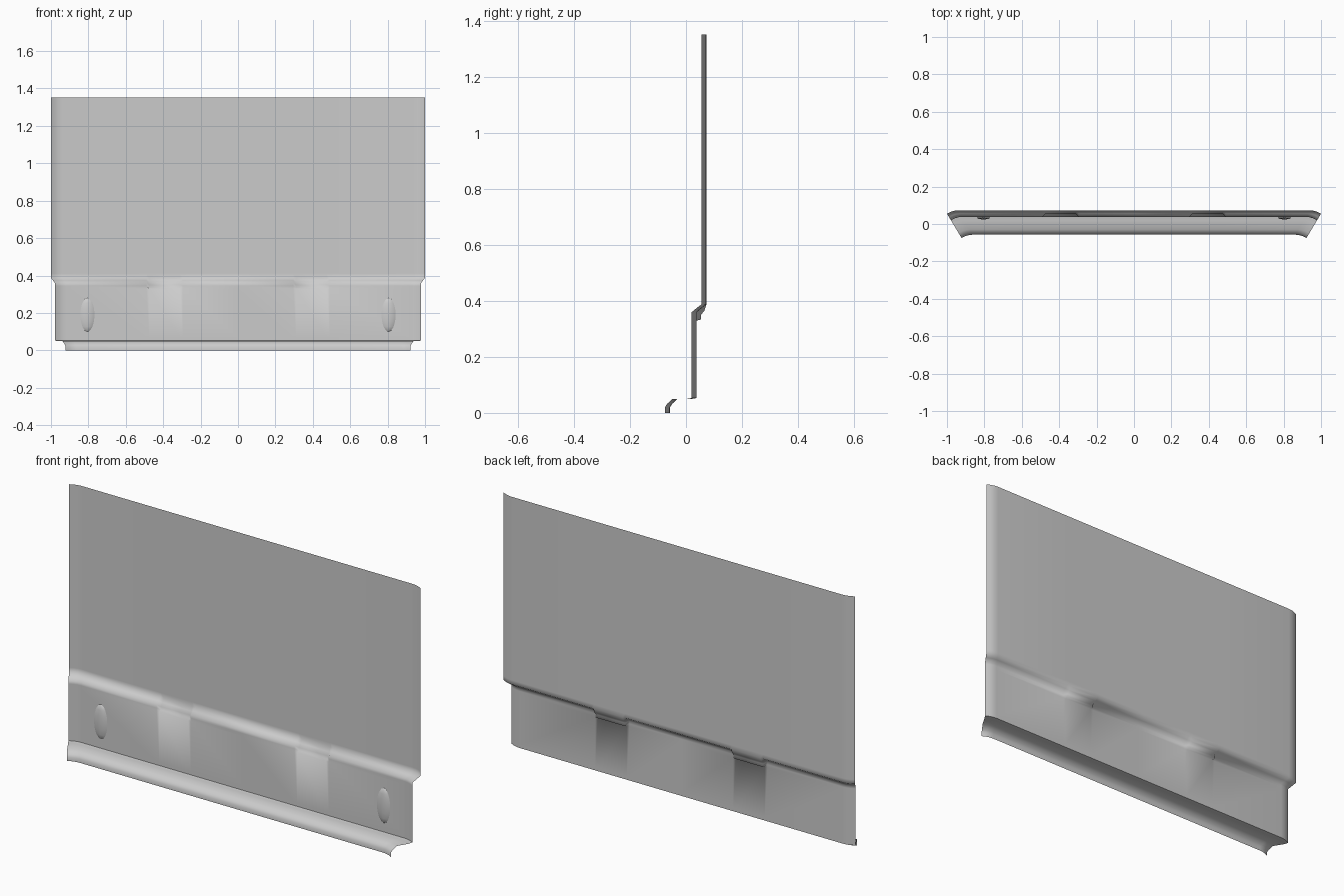
import bpy, bmesh, math

if "Cube" in bpy.data.objects:
    bpy.data.objects.remove(bpy.data.objects["Cube"], do_unlink=True)

grey = bpy.data.materials.new("light grey")
grey.use_nodes = True
colour = (0.6, 0.6, 0.6, 1)
grey.diffuse_color = colour
grey.node_tree.nodes["Principled BSDF"].inputs["Base Color"].default_value = colour


def make_object(name, bm, angle):
    mesh = bpy.data.meshes.new(name)
    bm.to_mesh(mesh)
    bm.free()
    mesh.materials.append(grey)
    obj = bpy.data.objects.new(name, mesh)
    bpy.context.collection.objects.link(obj)
    bpy.ops.object.select_all(action="DESELECT")
    obj.select_set(True)
    bpy.context.view_layer.objects.active = obj
    bpy.ops.object.shade_smooth_by_angle(angle=math.radians(angle))
    return obj


# Sheet sections as (y, z): upper panel, step, lower panel, flange, lip
upper = [(0.073, 1.353), (0.073, 0.41), (0.073, 0.388)]
plain_step = [(0.055, 0.374), (0.038, 0.36), (0.038, 0.345), (0.038, 0.33)]
clip_step = [(0.066, 0.366), (0.053, 0.35), (0.053, 0.334), (0.038, 0.33)]
lower = [(0.038, 0.07), (0.038, 0.053), (0.02, 0.05), (-0.03, 0.05),
         (-0.05, 0.032), (-0.057, 0.02), (-0.057, 0)]

# End curl as (distance from tip, forward offset)
curl = [(0, 0.018), (0.02, 0.008), (0.04, 0.002), (0.06, 0)]
clips = [0.49, 0.475, 0.31, 0.295]


def column(bm, side, x=None, inset=0, forward=0):
    step = clip_step if x in clips[1:3] else plain_step
    verts = []
    for y, z in upper + step + lower:
        tip = 1 - (0.073 - y) * 0.6
        px = x if x is not None else tip - inset
        verts.append(bm.verts.new((side * px, y - forward, z)))
    return verts


# Pressed sheet panel
bm = bmesh.new()
columns = [column(bm, -1, None, d, f) for d, f in curl]
columns += [column(bm, -1, x) for x in clips]
columns.append(column(bm, 1, 0))
columns += [column(bm, 1, x) for x in reversed(clips)]
columns += [column(bm, 1, None, d, f) for d, f in reversed(curl)]
for a, b in zip(columns, columns[1:]):
    for i in range(len(a) - 1):
        bm.faces.new((a[i], a[i + 1], b[i + 1], b[i]))
make_object("sheet_panel", bm, 60)

# Oval studs on the front of the lower panel
for name, x in (("right_stud", -0.805), ("left_stud", 0.805)):
    bm = bmesh.new()
    bmesh.ops.create_uvsphere(bm, u_segments=10, v_segments=8, radius=1)
    bmesh.ops.delete(bm, geom=[v for v in bm.verts if v.co.y > 0.01], context="VERTS")
    for v in bm.verts:
        v.co = (x + v.co.x * 0.04, 0.037 + v.co.y * 0.013, 0.19 + v.co.z * 0.09)
    make_object(name, bm, 60)
